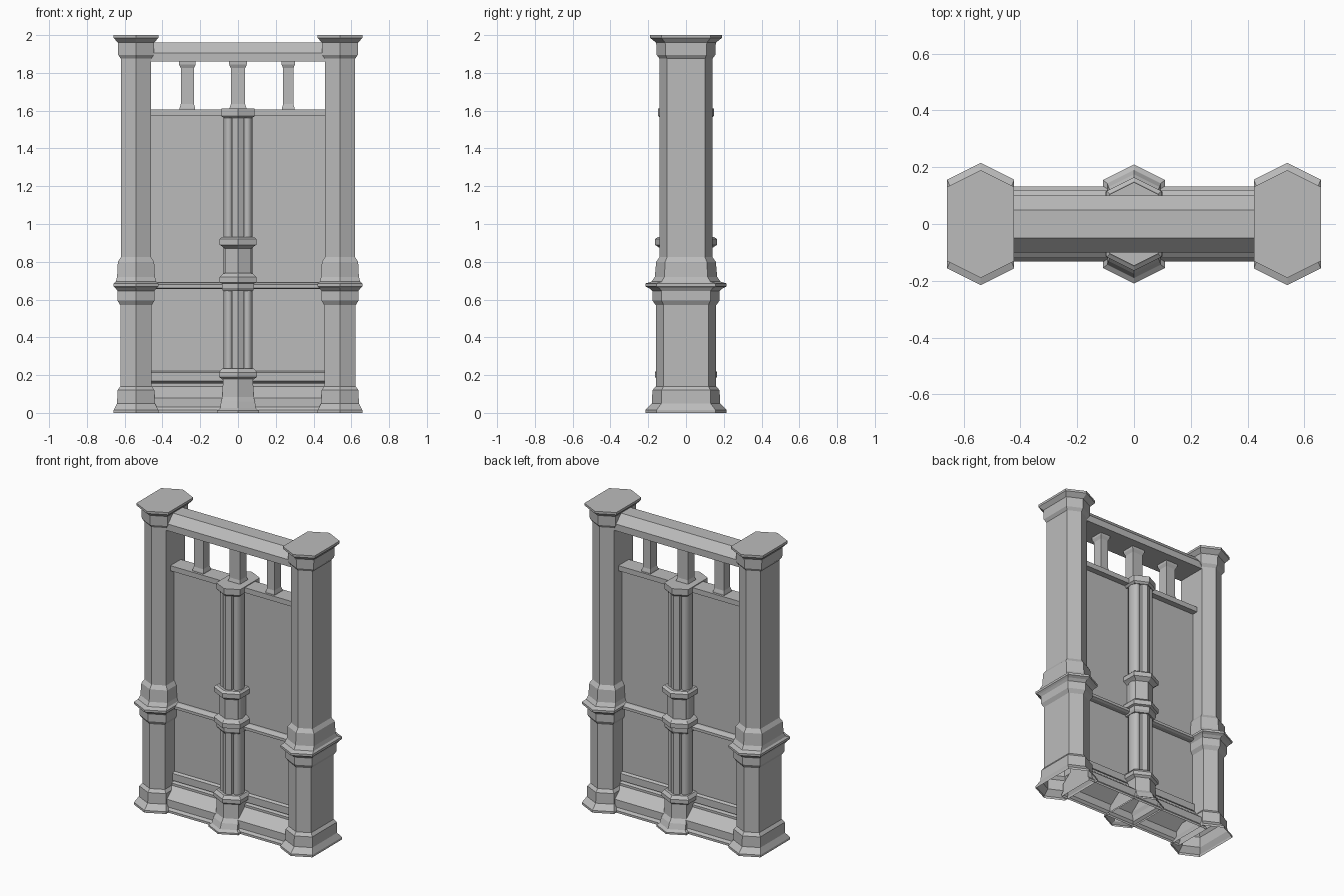
import bpy, bmesh, math

cube = bpy.data.objects.get("Cube")
if cube:
    bpy.data.objects.remove(cube)

stone = bpy.data.materials.new("grey_stone")
stone.use_nodes = True
GREY = (0.5, 0.5, 0.5, 1)
stone.diffuse_color = GREY
stone.node_tree.nodes["Principled BSDF"].inputs["Base Color"].default_value = GREY


def finish(name, bm):
    bmesh.ops.recalc_face_normals(bm, faces=bm.faces)
    mesh = bpy.data.meshes.new(name)
    bm.to_mesh(mesh)
    bm.free()
    mesh.materials.append(stone)
    obj = bpy.data.objects.new(name, mesh)
    bpy.context.collection.objects.link(obj)
    return obj


def skin(name, rings, cap_start=True, cap_end=True):
    """Join equal rings of points with quads and optionally cap the ends."""
    bm = bmesh.new()
    loops = [[bm.verts.new(p) for p in ring] for ring in rings]
    n = len(loops[0])
    for a, b in zip(loops, loops[1:]):
        for i in range(n):
            j = (i + 1) % n
            bm.faces.new((a[i], a[j], b[j], b[i]))
    if cap_start:
        bm.faces.new(loops[0][::-1])
    if cap_end:
        bm.faces.new(loops[-1])
    return finish(name, bm)


def hexagon(x, z, half, apex):
    """Elongated hexagon pointing to the front and back."""
    c = apex - half * 0.5
    return [(x - half, -c, z), (x, -apex, z), (x + half, -c, z),
            (x + half, c, z), (x, apex, z), (x - half, c, z)]


def hex_post(name, x, profile, cap_start=False):
    return skin(name, [hexagon(x, *p) for p in profile], cap_start)


def rail(name, half_profile, end, open_bottom=False):
    """Mirror a (y, z) half profile and run it along x."""
    pts = half_profile + [(-y, z) for y, z in reversed(half_profile)]
    obj = skin(name, [[(s * end, y, z) for y, z in pts] for s in (-1, 1)])
    if open_bottom:
        bm = bmesh.new()
        bm.from_mesh(obj.data)
        low = [f for f in bm.faces if all(v.co.z < 0.001 for v in f.verts)]
        bmesh.ops.delete(bm, geom=low, context='FACES')
        bm.to_mesh(obj.data)
        bm.free()
    return obj


# Side pillars: height, half width, depth to the point
pillar = [(0, .118, .215), (.015, .118, .215), (.05, .1, .18), (.12, .098, .178),
          (.14, .083, .16), (.57, .083, .16), (.595, .098, .178), (.645, .098, .178),
          (.66, .108, .195), (.67, .118, .215), (.685, .118, .215), (.695, .107, .182),
          (.72, .1, .165), (.8, .096, .158), (.825, .08, .14), (1.875, .08, .14),
          (1.895, .094, .155), (1.96, .096, .158), (1.985, .118, .19), (2, .118, .19)]
for side, x in (("right", -.54), ("left", .54)):
    hex_post(side + "_pillar", x, pillar)

# Moulded foot of the wall, thin panel, middle rail and shelf
rail("wall_base", [(.132, 0), (.132, .015), (.12, .03), (.12, .08), (.045, .14),
                   (.045, .155), (.03, .16)], .47, True)
rail("wall_panel", [(.015, .15), (.015, 1.59)], .47)
rail("skirting_strip", [(.02, .162), (.035, .168), (.035, .215), (.02, .222)], .47)
rail("middle_rail", [(.045, .655), (.06, .662), (.06, .68), (.03, .69)], .47)
rail("wall_shelf", [(.055, 1.573), (.055, 1.607)], .47)
rail("top_beam", [(.1, 1.86), (.1, 1.905), (.05, 1.96)], .47)

# Central post: plinth, collars, slim core and cap
hex_post("centre_plinth", 0, [(0, .11, .21), (.012, .11, .21), (.025, .094, .19),
                              (.06, .09, .175), (.085, .082, .155), (.18, .08, .15)])
hex_post("lower_collar", 0, [(.175, .08, .145), (.19, .1, .165), (.215, .1, .165),
                             (.235, .085, .148)], True)
hex_post("core_shaft", 0, [(.2, .032, .13), (1.58, .032, .13)])
hex_post("middle_collars", 0, [(.645, .08, .14), (.66, .085, .15), (.685, .085, .15),
                               (.69, .097, .165), (.72, .097, .165), (.735, .082, .15),
                               (.74, .07, .135), (.87, .07, .135), (.88, .082, .15),
                               (.89, .097, .165), (.92, .097, .165), (.932, .085, .148)], True)
hex_post("post_cap", 0, [(1.56, .075, .135), (1.572, .088, .147),
                         (1.612, .088, .147)], True)

# Rounded rods flanking the core, front and back
for sx, side in ((-1, "right"), (1, "left")):
    for sy, face in ((-1, "front"), (1, "back")):
        ring = [(sx * .05 + .028 * math.cos(i * math.tau / 12),
                 sy * .06 + .045 * math.sin(i * math.tau / 12)) for i in range(12)]
        rod = skin(f"{face}_{side}_rod", [[(x, y, z) for x, y in ring] for z in (.2, 1.58)])
        for poly in rod.data.polygons:
            poly.use_smooth = len(poly.vertices) == 4


# Short balusters between shelf and beam, flared at both ends
def baluster(name, x, half, depth):
    rings = []
    for z, grow in ((1.6, .007), (1.615, .006), (1.635, 0), (1.825, 0), (1.845, .009), (1.865, .009)):
        h, d = half + grow, depth + grow
        rings.append([(x - h, -d, z), (x + h, -d, z), (x + h, d, z), (x - h, d, z)])
    skin(name, rings)


baluster("right_baluster", -.268, .035, .033)
baluster("centre_baluster", 0, .038, .035)
baluster("left_baluster", .266, .027, .035)
